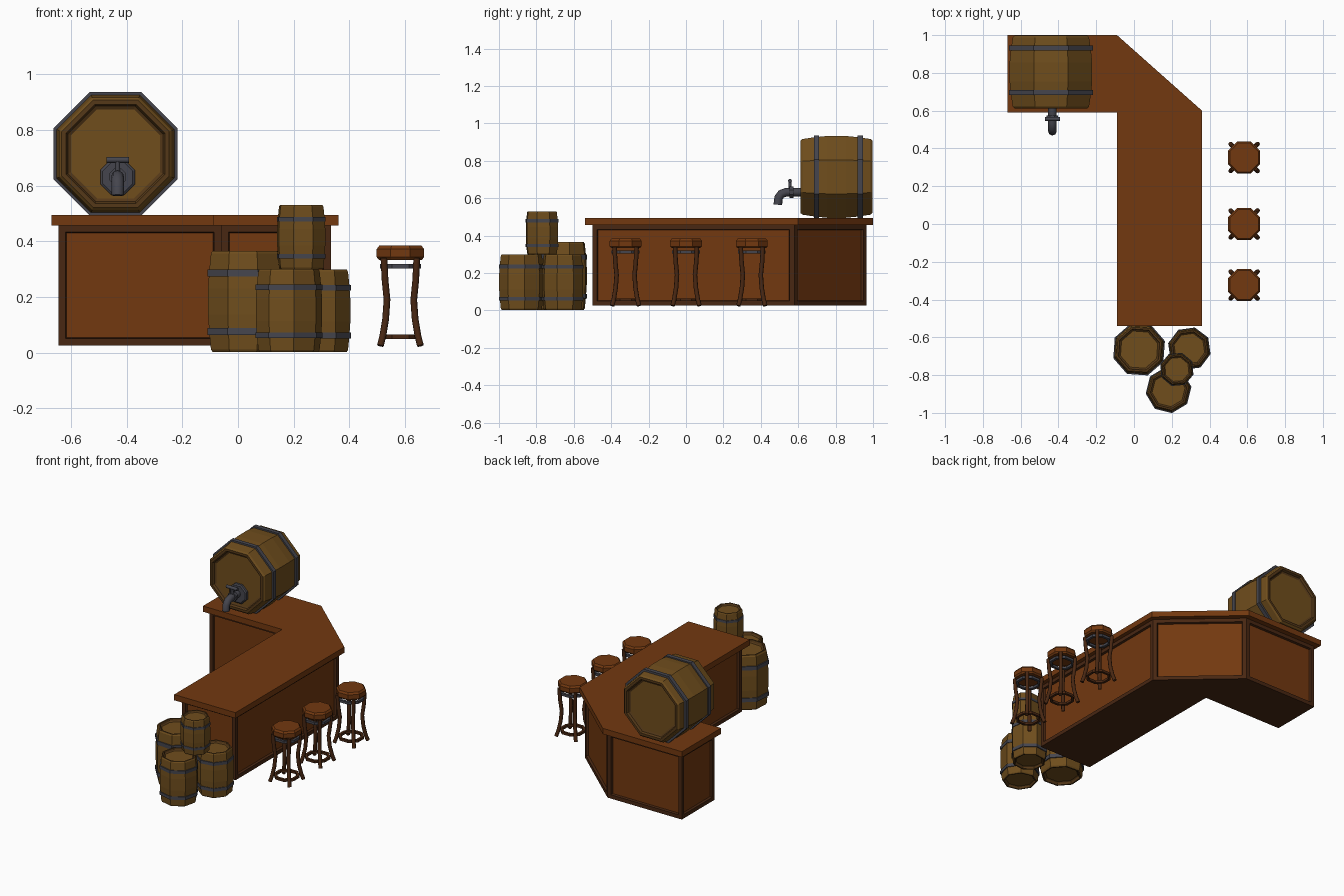
import bpy, bmesh
from math import cos, sin, pi, radians
from mathutils import Matrix

if "Cube" in bpy.data.objects:
    bpy.data.objects.remove(bpy.data.objects["Cube"])


def material(name, rgb):
    m = bpy.data.materials.new(name)
    m.diffuse_color = (*rgb, 1)
    m.use_nodes = True
    m.node_tree.nodes["Principled BSDF"].inputs["Base Color"].default_value = m.diffuse_color
    return m


WOOD = material("red_wood", (0.17, 0.04, 0.005))
DARK = material("dark_wood", (0.065, 0.02, 0.006))
OAK = material("oak", (0.16, 0.075, 0.012))
RIM = material("oak_rim", (0.09, 0.04, 0.009))
IRON = material("iron", (0.06, 0.06, 0.075))


def finish(name, bm, mats, matrix=Matrix()):
    bmesh.ops.recalc_face_normals(bm, faces=bm.faces)
    bm.transform(matrix)
    me = bpy.data.meshes.new(name)
    bm.to_mesh(me)
    bm.free()
    for m in mats:
        me.materials.append(m)
    ob = bpy.data.objects.new(name, me)
    bpy.context.collection.objects.link(ob)
    return ob


def lathe(name, profile, mats, matrix=Matrix(), closed=False, slots=None, sides=8):
    """Turn (apothem, z) points round z with flat facets."""
    bm = bmesh.new()
    rings = []
    for r, z in profile:
        if r == 0:
            rings.append([bm.verts.new((0, 0, z))] * sides)
        else:
            R = r / cos(pi / sides)
            rings.append([bm.verts.new((R * cos((i + .5) * 2 * pi / sides),
                                        R * sin((i + .5) * 2 * pi / sides), z))
                          for i in range(sides)])
    n = len(rings)
    for k in range(n if closed else n - 1):
        a, b = rings[k], rings[(k + 1) % n]
        for i in range(sides):
            j = (i + 1) % sides
            f = bm.faces.new(list(dict.fromkeys((a[i], a[j], b[j], b[i]))))
            f.material_index = slots[k] if slots else 0
    return finish(name, bm, mats, matrix)


def prism(name, outline, z0, z1, mats):
    bm = bmesh.new()
    base = bm.faces.new([bm.verts.new((x, y, z0)) for x, y in outline])
    top = bmesh.ops.extrude_face_region(bm, geom=[base], use_keep_orig=True)["geom"]
    bmesh.ops.translate(bm, verts=[v for v in top if isinstance(v, bmesh.types.BMVert)],
                        vec=(0, 0, z1 - z0))
    bmesh.ops.recalc_face_normals(bm, faces=bm.faces)
    return bm


def tube(name, points, radius, mat):
    cu = bpy.data.curves.new(name, "CURVE")
    cu.dimensions = "3D"
    cu.bevel_depth, cu.bevel_resolution, cu.use_fill_caps = radius, 2, True
    sp = cu.splines.new("POLY")
    sp.points.add(len(points) - 1)
    for p, co in zip(sp.points, points):
        p.co = (*co, 1)
    tmp = bpy.data.objects.new(name, cu)
    bm = bmesh.new()
    me = tmp.to_mesh()
    bm.from_mesh(me)
    tmp.to_mesh_clear()
    bpy.data.objects.remove(tmp)
    return finish(name, bm, [mat])


# Counter top
top = [(-.67, 1), (-.09, 1), (.36, .60), (.36, -.54), (-.09, -.54), (-.09, .59), (-.67, .59)]
finish("counter_top", prism("top", top, .457, .495, None), [WOOD])

# Counter body with a recessed panel on every side
body = [(-.645, .965), (-.1, .965), (.333, .58), (.333, -.50), (-.06, -.50), (-.06, .622), (-.645, .622)]
bm = prism("body", body, .025, .458, None)
panels = [f for f in bm.faces if abs(f.normal.z) < .5]
bmesh.ops.inset_individual(bm, faces=panels, thickness=.036, depth=0)
bmesh.ops.inset_individual(bm, faces=panels, thickness=.005, depth=-.014)
for f in panels:
    f.material_index = 1
finish("counter_body", bm, [DARK, WOOD])


# Barrels: bulged staves, sunken heads and two iron hoops
def barrel(name, r, h, matrix, hoops=(.2, .78)):
    half = [(0, .05), (.72, .05), (.77, .035), (.80, 0), (.87, 0), (.91, .025), (.955, .2), (.985, .37)]
    prof = half + [(a, 1 - z) for a, z in reversed(half)]
    slots = [0, 1, 1, 1, 0, 0, 0, 0, 0, 0, 0, 1, 1, 1, 0]
    lathe(name, [(a * r, z * h) for a, z in prof], [OAK, RIM], matrix, slots=slots)
    for label, z in zip(("low", "high"), hoops):
        z, w, inner = z * h, .035 * h, .93 * r
        lathe(f"{name}_{label}_hoop", [(inner, z - w), (r, z - w), (r, z + w), (inner, z + w)],
              [IRON], matrix, closed=True)


for name, x, y, z, r, h, turn in [
        ("large_floor_barrel", .027, -.665, .003, .133, .362, -4),
        ("front_floor_barrel", .183, -.88, .003, .113, .297, -14),
        ("right_floor_barrel", .293, -.66, .003, .107, .295, 8),
        ("top_small_barrel", .227, -.77, .30, .085, .23, 5)]:
    barrel(name, r, h, Matrix.Translation((x, y, z)) @ Matrix.Rotation(radians(turn), 4, "Z"))
barrel("tap_barrel", .222, .385,
       Matrix.Translation((-.44, .997, .714)) @ Matrix.Rotation(radians(90), 4, "X"), (.17, .78))

# Tap on the large barrel
X = -.432
facing = Matrix.Rotation(radians(90), 4, "X")
lathe("tap_plate", [(0, 0), (.062, 0), (.062, .018), (.054, .024), (0, .024)], [IRON],
      Matrix.Translation((X, .635, .63)) @ facing)
tube("tap_spout", [(X, .63, .632), (X, .535, .632), (X, .51, .623), (X, .495, .603), (X, .491, .565)],
     .023, IRON)
lathe("tap_collar", [(0, 0), (.03, 0), (.03, .022), (0, .022)], [IRON],
      Matrix.Translation((X, .575, .632)) @ facing)
tube("tap_stem", [(X, .556, .63), (X, .556, .69)], .009, IRON)
tube("tap_handle", [(X - .04, .556, .692), (X + .04, .556, .692)], .011, IRON)

# Stools
for n, y in enumerate((.352, 0, -.323), 1):
    at = Matrix.Translation((.583, y, 0))
    lathe(f"stool_{n}_seat", [(0, .333), (.077, .333), (.085, .343), (.085, .372), (.076, .384), (0, .384)],
          [WOOD], at)
    for label, z, r in (("foot", .057, .07), ("upper", .311, .07)):
        lathe(f"stool_{n}_{label}_ring", [(r - .012, z - .008), (r + .004, z - .008),
                                          (r + .004, z + .008), (r - .012, z + .008)],
              [IRON if label == "upper" else DARK], at, closed=True)
    for k in range(4):
        sx, sy = (1, -1)[k % 2], (1, -1)[k // 2]
        path = [(.072, .025), (.063, .06), (.053, .12), (.048, .19), (.055, .26), (.059, .34)]
        tube(f"stool_{n}_leg_{k + 1}", [(.583 + sx * d, y + sy * d, z) for d, z in path], .012, DARK)
